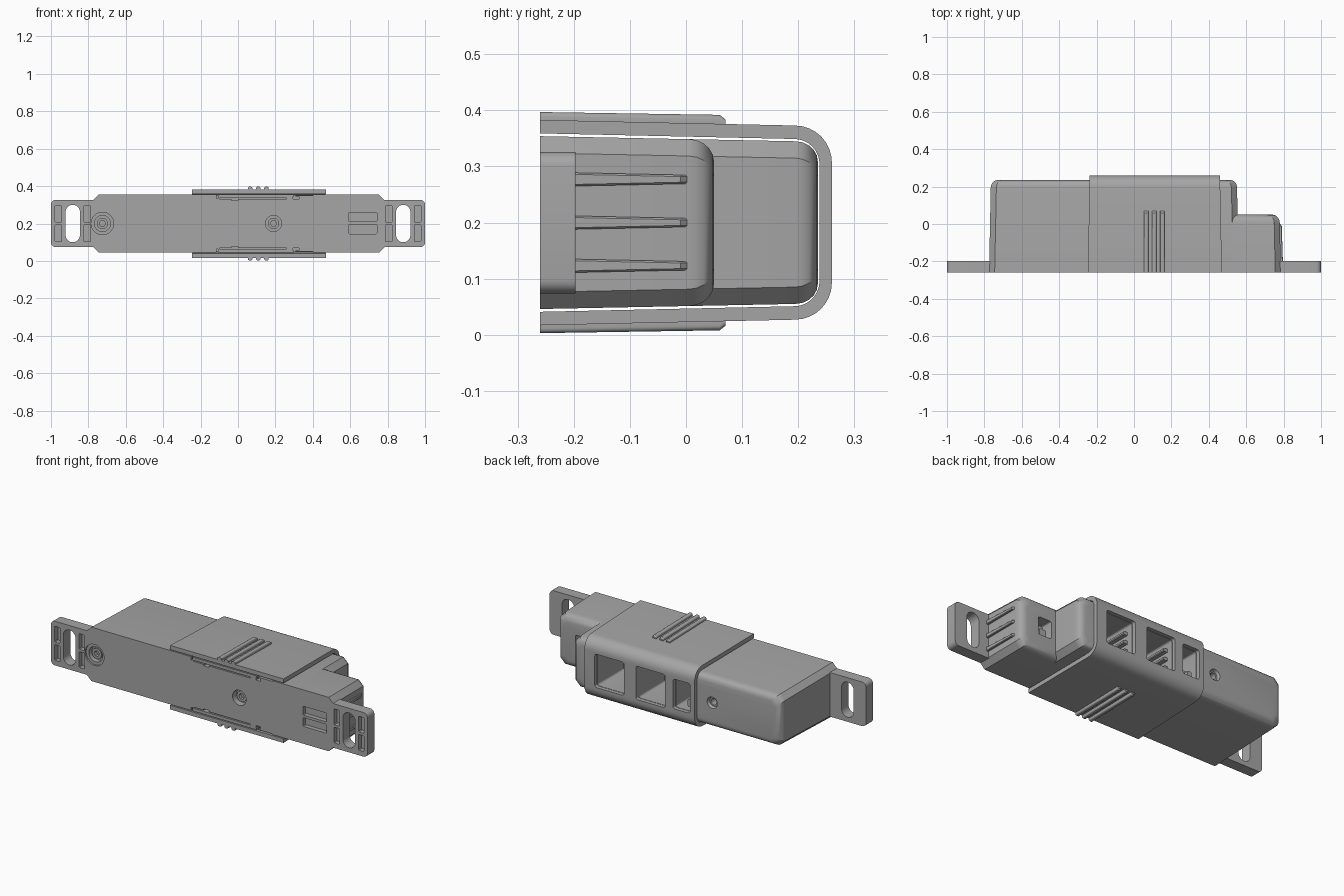
import bpy, bmesh, math
from mathutils import Vector

old = bpy.data.objects.get("Cube")
if old:
    bpy.data.objects.remove(old, do_unlink=True)

grey = bpy.data.materials.new("plain grey")
grey.use_nodes = True
COLOUR = (0.38, 0.38, 0.38, 1)
grey.diffuse_color = COLOUR
grey.node_tree.nodes["Principled BSDF"].inputs["Base Color"].default_value = COLOUR
MID = 0.2       # height of the centre line
FRONT = -0.26   # mounting face


def loft(name, rings):
    """Closed solid through matching rings of points."""
    bm = bmesh.new()
    loops = [[bm.verts.new(p) for p in ring] for ring in rings]
    for a, b in zip(loops, loops[1:]):
        for i in range(len(a)):
            j = (i + 1) % len(a)
            bm.faces.new((a[i], a[j], b[j], b[i]))
    bm.faces.new(loops[0])
    bm.faces.new(loops[-1])
    bmesh.ops.recalc_face_normals(bm, faces=bm.faces)
    mesh = bpy.data.meshes.new(name)
    bm.to_mesh(mesh)
    bm.free()
    mesh.materials.append(grey)
    obj = bpy.data.objects.new(name, mesh)
    bpy.context.collection.objects.link(obj)
    return obj


def ring(x0, x1, z0, z1, y, r, seg=1):
    """Rectangle across y with chamfered (seg 1) or round corners."""
    pts = []
    corners = [(x1 - r, z1 - r), (x0 + r, z1 - r), (x0 + r, z0 + r), (x1 - r, z0 + r)]
    for k, (cx, cz) in enumerate(corners):
        for i in range(seg + 1):
            a = (k + i / seg) * math.pi / 2
            pts.append((cx + r * math.cos(a), y, cz + r * math.sin(a)))
    return pts


def block(name, x0, x1, z0, z1, y0, y1, r=0.004, seg=1):
    return loft(name, [ring(x0, x1, z0, z1, y, r, seg) for y in (y0, y1)])


def disc(name, x, y0, y1, r, seg=32, r1=None):
    def circle(y, rad):
        return [(x + rad * math.cos(t * math.tau / seg), y, MID + rad * math.sin(t * math.tau / seg))
                for t in range(seg)]
    return loft(name, [circle(y0, r), circle(y1, r1 or r)])


def combine(target, others, operation="DIFFERENCE", keep=False):
    for other in others:
        mod = target.modifiers.new("combine", "BOOLEAN")
        mod.operation, mod.solver, mod.object = operation, "EXACT", other
        bpy.context.view_layer.objects.active = target
        bpy.ops.object.modifier_apply(modifier=mod.name)
        if not keep:
            bpy.data.objects.remove(other, do_unlink=True)


def shell(name, x0, x1, top, round_off):
    """Drafted housing block with a softened far edge."""
    start = top - round_off
    rings = [ring(x0, x1, 0.046, 0.354, FRONT, 0.03)]
    for i in range(6):
        a = i / 5 * math.pi / 2
        d = round_off * (1 - math.cos(a)) * 0.9
        draft = 0.02 * (start - FRONT)
        rings.append(ring(x0 + draft + d, x1 - draft - d, 0.046 + draft + d, 0.354 - draft - d,
                          start + round_off * math.sin(a), 0.03))
    return loft(name, rings)


# Housing: tall part plus the lower step at one end
housing = shell("housing", -0.775, 0.56, 0.235, 0.04)
combine(housing, [shell("step", 0.0, 0.785, 0.05, 0.045)], "UNION")

# Mounting tabs with slotted holes and front pockets
for side in (-1, 1):
    def mirrored(name, a, b, *rest, **kw):
        return block(name, min(a * side, b * side), max(a * side, b * side), *rest, **kw)
    combine(housing, [mirrored("tab", 0.72, 1.0, 0.074, 0.326, FRONT, -0.197, r=0.025, seg=5)], "UNION")
    cuts = [mirrored("slot", 0.845, 0.922, 0.1, 0.3, -0.3, -0.1, r=0.038, seg=8)]
    for z0, z1 in ((0.103, 0.193), (0.207, 0.297)):
        cuts.append(mirrored("outer_pocket", 0.943, 0.978, z0, z1, -0.3, -0.23))
        cuts.append(mirrored("inner_pocket", 0.788, 0.824, z0, z1, -0.3, -0.23))
    combine(housing, cuts)

# Front label recesses, clip seams and screw recesses
cuts = [block("recess", 0.592, 0.742, z, z + 0.05, -0.3, -0.235) for z in (0.145, 0.21)]
for s in (-1, 1):
    def seam(x0, x1, d0, d1):
        z = sorted((MID + s * d0, MID + s * d1))
        return block("seam", x0, x1, z[0], z[1], -0.3, -0.235, r=0.001)
    cuts += [seam(-0.1, 0.26, 0.131, 0.137), seam(-0.115, -0.107, 0.135, 0.17),
             seam(0.3, 0.308, 0.135, 0.17), seam(0.3, 0.4, 0.15, 0.157),
             seam(-0.035, 0.0, 0.123, 0.137), seam(0.295, 0.325, 0.13, 0.144)]
for x in (-0.725, 0.19):
    cuts.append(disc("screw_recess", x, -0.3, -0.22, 0.043))
combine(housing, cuts)
combine(housing, [disc("screw_step", -0.725, -0.3, -0.25, 0.06)])
for x in (-0.725, 0.19):
    screw = disc("screw", x, -0.24, -0.2, 0.03)
    combine(screw, [disc("socket", x, -0.3, -0.215, 0.017, 6)])

# Indicator hole in the rear face and window in the step
combine(housing, [disc("indicator_rim", -0.33, 0.22, 0.3, 0.026, 32, 0.06),
                  disc("indicator_hole", -0.33, 0.15, 0.3, 0.018),
                  block("step_window", 0.58, 0.665, 0.15, 0.25, -0.02, 0.1, r=0.01, seg=3)])
block("window_insert", 0.6, 0.64, 0.16, 0.2, -0.025, 0.03)


# Sleeve: drafted U section wrapped around the housing
def u_side(half, back, r):
    pts = [(FRONT, half)]
    end = half - 0.022 * (back - r - FRONT)
    for i in range(9):
        a = i / 8 * math.pi / 2
        pts.append((back - r + r * math.sin(a), end - r + r * math.cos(a)))
    return pts + [(y, -z) for y, z in reversed(pts)]


section = u_side(0.183, 0.26, 0.066) + u_side(0.159, 0.238, 0.045)[::-1]
sleeve = loft("sleeve", [[(x - math.copysign(0.02, x) * (y - FRONT), y, MID + z) for y, z in section]
                         for x in (-0.247, 0.47)])

# Ports through the sleeve into the housing
ports = [block("port", x0, x1, z0, z1, 0.0, 0.3, r=0.012, seg=3)
         for x0, x1, z0, z1 in ((0.21, 0.395, 0.105, 0.295), (-0.05, 0.135, 0.105, 0.295),
                                (-0.207, -0.1, 0.115, 0.285))]
combine(sleeve, ports, keep=True)
combine(housing, ports)
for x in (0.21, -0.05):
    for z in (0.15, 0.2, 0.25):
        block("port_rib", x - 0.01, x + 0.025, z - 0.009, z + 0.009, -0.01, 0.2)
block("connector_block", -0.205, -0.15, 0.12, 0.19, -0.01, 0.18)
block("connector_tongue", -0.19, -0.165, 0.13, 0.17, 0.17, 0.22)

# Grip ribs on both broad faces of the sleeve
for x in (0.065, 0.108, 0.152):
    for s in (-1, 1):
        rings = []
        for y, h in ((FRONT, 0.197), (0.06, 0.192), (0.07, 0.184)):
            z = sorted((MID + s * 0.165, MID + s * h))
            rings.append(ring(x - 0.012, x + 0.012, z[0], z[1], y, 0.008, 4))
        loft("grip_rib", rings)

# Ribs down the stepped end
for z in (0.123, 0.2, 0.277):
    loft("end_rib", [ring(0.74, x, z - w, z + w, y, 0.003)
                     for x, y, w in ((0.796, -0.2, 0.012), (0.79, -0.01, 0.008), (0.752, 0.035, 0.008))])

# Smooth the rounded surfaces, keep the edges sharp
for obj in bpy.context.scene.objects:
    obj.select_set(obj.type == "MESH")
bpy.context.view_layer.objects.active = housing
bpy.ops.object.shade_smooth_by_angle(angle=math.radians(28))
